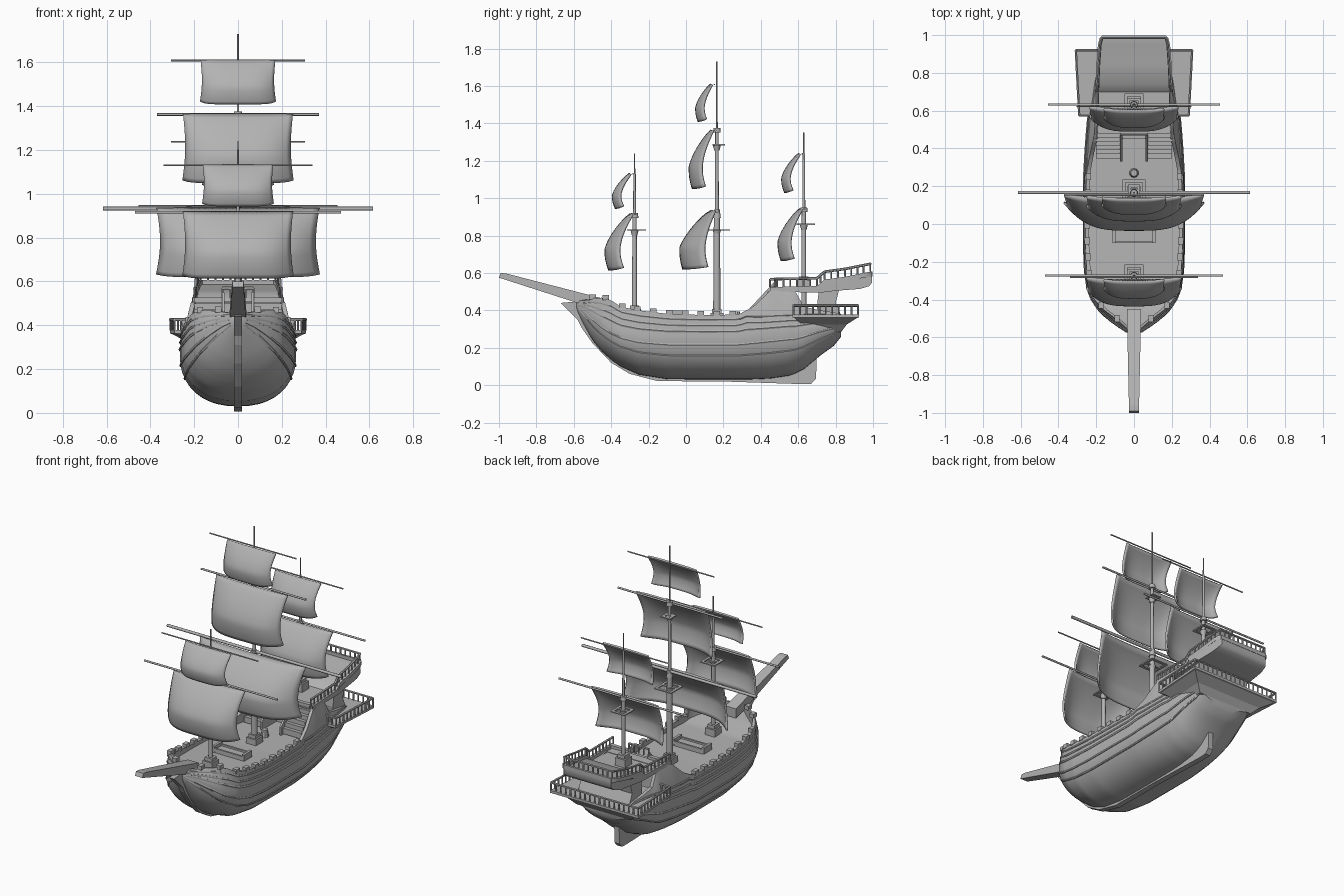
import bpy, bmesh, math
from mathutils import Vector

cube = bpy.data.objects.get("Cube")
if cube:
    bpy.data.objects.remove(cube)

grey = bpy.data.materials.new("plain grey")
grey.use_nodes = True
GREY = (0.45, 0.45, 0.45, 1)
grey.diffuse_color = GREY
grey.node_tree.nodes["Principled BSDF"].inputs["Base Color"].default_value = GREY


def finish(name, bm, smooth=True):
    bmesh.ops.remove_doubles(bm, verts=bm.verts, dist=0.0001)
    bmesh.ops.recalc_face_normals(bm, faces=bm.faces)
    mesh = bpy.data.meshes.new(name)
    bm.to_mesh(mesh)
    bm.free()
    mesh.materials.append(grey)
    obj = bpy.data.objects.new(name, mesh)
    bpy.context.collection.objects.link(obj)
    if smooth:
        bpy.ops.object.select_all(action='DESELECT')
        obj.select_set(True)
        bpy.context.view_layer.objects.active = obj
        bpy.ops.object.shade_smooth_by_angle(angle=math.radians(40))
    return obj


def add_box(bm, centre, size):
    made = bmesh.ops.create_cube(bm, size=1)["verts"]
    for v in made:
        v.co = Vector(c + a * s for c, a, s in zip(centre, v.co, size))


def add_rod(bm, a, b, r1, r2=None, sides=10):
    a, b = Vector(a), Vector(b)
    made = bmesh.ops.create_cone(bm, cap_ends=True, segments=sides, radius1=r1,
                                 radius2=r1 if r2 is None else r2, depth=(b - a).length)["verts"]
    turn = (b - a).to_track_quat('Z', 'Y')
    for v in made:
        v.co = turn @ v.co + (a + b) / 2


def add_prism(bm, outline, width, x=0):
    """Side outline in (y, z), extruded across x; width may vary with y."""
    half = width if callable(width) else (lambda y: width / 2)
    sides = [[bm.verts.new((x + s * half(y), y, z)) for y, z in outline] for s in (-1, 1)]
    for side in sides:
        bm.faces.new(side)
    n = len(outline)
    for i in range(n):
        j = (i + 1) % n
        bm.faces.new((sides[0][i], sides[0][j], sides[1][j], sides[1][i]))


def add_grid(bm, rows):
    grid = [[bm.verts.new(p) for p in row] for row in rows]
    for r0, r1 in zip(grid, grid[1:]):
        for i in range(len(r0) - 1):
            bm.faces.new((r0[i], r0[i + 1], r1[i + 1], r1[i]))
    return grid


def lerp_table(table, y):
    for a, b in zip(table, table[1:]):
        if y <= b[0]:
            f = max(0, (y - a[0]) / (b[0] - a[0]))
            return [p + (q - p) * f for p, q in zip(a, b)]
    return list(table[-1])


# Hull stations: y, keel z, widest z, rail z, widest half, rail half
STATIONS = [
    (-.59, .41, .43, .45, .012, .012), (-.55, .33, .41, .455, .075, .04),
    (-.50, .24, .37, .465, .145, .10), (-.45, .18, .33, .468, .195, .165),
    (-.40, .135, .30, .455, .225, .21), (-.35, .10, .28, .42, .245, .235),
    (-.25, .055, .26, .40, .26, .25), (-.10, .032, .25, .382, .265, .258),
    (.10, .03, .25, .375, .265, .258), (.28, .03, .25, .378, .264, .25),
    (.36, .031, .26, .42, .26, .235), (.45, .035, .27, .505, .253, .215),
    (.55, .05, .28, .515, .245, .20), (.58, .06, .28, .51, .24, .20),
    (.63, .085, .29, .42, .235, .205), (.72, .16, .31, .40, .22, .20),
    (.79, .21, .32, .39, .205, .19), (.83, .26, .33, .38, .195, .19)]


def hull_point(y, t):
    """t runs 0..1 from keel to widest line and 1..2 up to the rail."""
    _, keel, wide, rail, w, top = lerp_table(STATIONS, y)
    if t <= 1:
        a = t * math.pi / 2
        return (w * math.sin(a) ** .85, y, keel + (wide - keel) * (1 - math.cos(a)))
    f = t - 1
    return (w + (top - w) * f ** 1.6, y, wide + (rail - wide) * f)


def deck_z(y):
    return lerp_table([(-.6, .42), (-.45, .40), (-.3, .365), (.1, .35), (.9, .35)], y)[1]


# Hull with bulwark and deck in one shell
ys = [-.59 + 1.42 * i / 71 for i in range(72)]
rows = []
for y in ys:
    half = [hull_point(y, i / 10) for i in range(21)]
    x, _, z = half[-1]
    inner, floor = max(x - .02, x * .5), min(deck_z(y), z - .005)
    half += [(inner, y, z), (inner, y, floor), (0, y, floor)]
    rows.append(half[:0:-1] + [(-px, py, pz) for px, py, pz in half])
bm = bmesh.new()
grid = add_grid(bm, rows)
for end in (grid[0], grid[-1]):
    bm.faces.new(end)
finish("hull", bm)

# Raised wales along the planking
bm = bmesh.new()
for t, r in ((.72, .005), (.9, .006), (1.3, .007), (1.55, .006), (1.8, .006)):
    for s in (-1, 1):
        line = []
        for i in range(49):
            y = -.575 + 1.39 * i / 48
            # wales above the waist stay level beneath the raised quarter
            level = 1 + (t - 1) * (.40 - .28) / max(.12, lerp_table(STATIONS, y)[3] - .28) if t > 1 and y > .2 else t
            x, py, z = hull_point(y, level)
            line.append((s * x, py, z))
        add_grid(bm, [[(x + s * r * math.cos(a), y, z + r * 1.2 * math.sin(a)) for x, y, z in line]
                      for a in (k * math.pi / 3 for k in range(7))])
finish("hull_wales", bm)

# Keel, stem and rudder
bm = bmesh.new()
add_prism(bm, [(-.67, .44), (-.63, .40), (-.58, .35), (-.56, .31), (-.50, .225), (-.40, .12), (-.3, .06), (-.15, .022),
               (.2, .02), (.62, .006), (.67, .008), (.695, .035), (.70, .17), (.6, .15), (.2, .06),
               (-.3, .13), (-.5, .38), (-.56, .45)], .035)
finish("keel_and_rudder", bm, False)

# Bowsprit
bm = bmesh.new()
add_prism(bm, [(-1, .575), (-.99, .60), (-.96, .597), (-.45, .465), (-.45, .405), (-.55, .43)],
          lambda y: .026 + .022 * (y + 1))
finish("bowsprit", bm, False)

# Blocks along the bulwark
bm = bmesh.new()
for y in [-.50, -.43, -.34] + [-.26 + .085 * i for i in range(7)]:
    x, _, z = hull_point(y, 2)
    for s in (-1, 1):
        add_box(bm, (s * (x - .01), y, z + .007), (.028, .035, .026))
finish("bulwark_blocks", bm, False)

# Quarterdeck and poop
def poop_half(y):
    return lerp_table([(.45, .207), (.6, .203), (.8, .198), (.95, .187), (.985, .178), (1, .16)], y)[1]

POOP_TOP = [(.45, .525), (.70, .53), (.74, .565), (.85, .58), (.95, .60), (.985, .607), (.995, .605)]
bm = bmesh.new()
outline = [(.45, .50), (.72, .495), (.80, .505), (.93, .515), (.98, .53), (.995, .55)]
add_prism(bm, outline + [(y, z - .02) for y, z in POOP_TOP[::-1]], poop_half)
for s in (-1, 1):
    rows = []
    for y, z in POOP_TOP:
        w = poop_half(y) + .004
        rows.append([(s * w, y, z - .025), (s * w, y, z), (s * (w - .02), y, z), (s * (w - .02), y, z - .025)])
    add_grid(bm, rows)
add_box(bm, (0, .99, .595), (.34, .014, .025))
finish("poop_deck", bm)

# Cabins below the poop
bm = bmesh.new()
add_prism(bm, [(.71, .35), (.70, .42), (.71, .505), (.82, .515), (.80, .44), (.84, .35)], .36)
add_box(bm, (0, .505, .43), (.37, .06, .16))
finish("cabins", bm, False)

# Stern gallery floor on a flared counter
bm = bmesh.new()
levels = [(.19, .66, .83, .285), (.23, .62, .86, .325), (.295, .58, .915, .36), (.305, .57, .925, .362), (.305, .57, .925, .378)]
rows = [[(-w * .95, y0, z), (w * .95, y0, z), (w * 1.02, y1, z), (-w * 1.02, y1, z), (-w * .95, y0, z)]
        for w, y0, y1, z in levels]
grid = add_grid(bm, rows)
for ring in (grid[0], grid[-1]):
    bm.faces.new(ring[:4])
finish("stern_gallery", bm, False)


# Railings: a rail along a path with evenly spaced posts
def add_railing(bm, path, height, gap=.035):
    up = Vector((0, 0, height))
    for a, b in zip(path, path[1:]):
        a, b = Vector(a), Vector(b)
        add_rod(bm, a + up, b + up, .007, sides=6)
        n = max(1, round((b - a).length / gap))
        for i in range(n + 1):
            p = a.lerp(b, i / n)
            add_rod(bm, p, p + up, .005, sides=6)


bm = bmesh.new()
add_railing(bm, [(-.2, .575, .376), (-.29, .575, .376), (-.308, .92, .376), (.308, .92, .376),
                 (.29, .575, .376), (.2, .575, .376)], .05)
finish("gallery_railing", bm)
bm = bmesh.new()
for s in (-1, 1):
    add_railing(bm, [(s * (poop_half(y) - .008), y, z) for y, z in POOP_TOP[:-1]], .042)
add_railing(bm, [(-.17, .985, .607), (.17, .985, .607)], .042)
add_railing(bm, [(-.07, .475, .525), (.07, .475, .525)], .045)
finish("poop_railing", bm)

# Stairs on both sides of the cabin door
bm = bmesh.new()
for s in (-1, 1):
    for i in range(6):
        add_box(bm, (s * .135, .36 + .022 * i, .36 + .0135 * (i + 1)), (.13, .024, .027 * (i + 1) + .01))
    add_prism(bm, [(.33, .35), (.33, .40), (.47, .55), (.48, .50), (.48, .35)], .012, s * .067)
finish("stairs", bm, False)

# Deck hatch and capstan
bm = bmesh.new()
add_box(bm, (0, -.06, .365), (.2, .07, .025))
for y in (-.095, -.025):
    add_box(bm, (0, y, .378), (.22, .012, .02))
for s in (-1, 1):
    add_box(bm, (s * .105, -.06, .38), (.016, .08, .04))
add_rod(bm, (0, .27, .35), (0, .27, .395), .025, .018)
finish("deck_hatch", bm, False)


# Masts: position, then sections of (z0, z1, radius), tops and square platforms
def mast(name, y, base, sections, platforms):
    bm = bmesh.new()
    for z0, z1, r in sections:
        add_rod(bm, (0, y, z0), (0, y, z1), r, r * .8, 12)
    add_box(bm, (0, y, base + .012), (.07, .07, .05))
    add_box(bm, (0, y, base + .045), (.05, .05, .025))
    for z, r in platforms:
        for s in (-1, 1):
            add_box(bm, (s * r, y + .01, z), (.016, 2 * r + .016, .007))
            add_box(bm, (0, y + .01 + s * r, z), (2 * r, .016, .007))
        add_box(bm, (0, y, z), (2 * r, .014, .006))
        add_rod(bm, (0, y, z - .03), (0, y, z), .014, .022)
        add_rod(bm, (0, y, z + .065), (0, y, z + .09), .021, .018)
    finish(name, bm)


mast("fore_mast", -.275, .37, [(.37, .92, .014), (.9, 1.13, .008), (1.1, 1.24, .004)], [(.83, .042)])
mast("main_mast", .165, .35, [(.35, .94, .02), (.9, 1.36, .011), (1.3, 1.73, .005)], [(.83, .052), (1.285, .025)])
mast("mizzen_mast", .63, .525, [(.35, .95, .014), (.9, 1.24, .008), (1.2, 1.35, .004)], [(.86, .042)])


# Billowing sail hung from a yard
def sail(name, y, top, bottom, half, yard, lean, depth, yard_r=.006):
    bm = bmesh.new()
    rows = []
    for j in range(17):
        v = j / 16
        row = []
        for i in range(25):
            u = i / 12 - 1
            edge = y - lean * math.sin(v * math.pi * .75)
            belly = depth * (.15 + .85 * min(1, v * 1.6) ** .7) * (1 - abs(u) ** 3.5)
            pinch = half * (1 - .05 * math.sin(v * math.pi))
            corner = .012 * abs(u) ** 8 * (1 if v > .5 else 0) * (2 * v - 1)
            row.append((u * pinch, edge - belly, top + (bottom - top) * v + corner))
        rows.append(row)
    add_grid(bm, rows)
    obj = finish(name + "_sail", bm)
    thick = obj.modifiers.new("cloth", 'SOLIDIFY')
    thick.thickness = .012
    thick.offset = 0
    bm = bmesh.new()
    add_rod(bm, (-yard, y + .012, top), (yard, y + .012, top), yard_r)
    finish(name + "_yard", bm)


sail("fore_lower", -.285, .915, .615, .25, .47, .07, .075)
sail("fore_upper", -.295, 1.13, .945, .16, .34, .055, .04, .004)
sail("main_lower", .155, .932, .62, .37, .615, .055, .13, .009)
sail("main_middle", .145, 1.362, 1.05, .25, .37, .06, .065)
sail("main_upper", .14, 1.608, 1.41, .17, .305, .045, .04, .004)
sail("mizzen_lower", .62, .942, .665, .235, .455, .06, .065)
sail("mizzen_upper", .61, 1.237, 1.03, .16, .305, .055, .04, .004)
